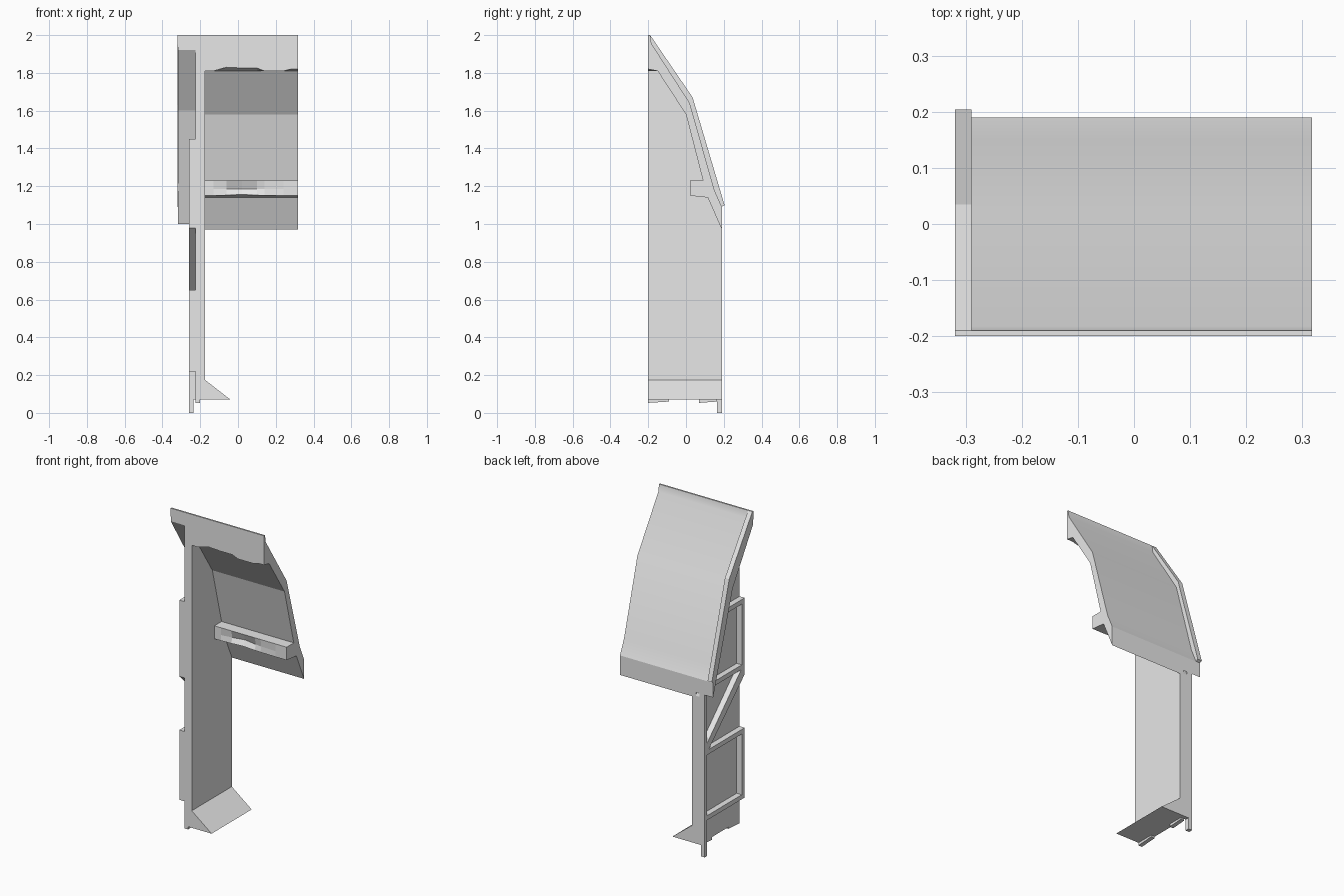
import bpy, bmesh

cube = bpy.data.objects.get("Cube")
if cube:
    bpy.data.objects.remove(cube, do_unlink=True)

grey = bpy.data.materials.new("plain_grey")
grey.use_nodes = True
grey.diffuse_color = (0.8, 0.8, 0.8, 1)
grey.node_tree.nodes["Principled BSDF"].inputs["Base Color"].default_value = (0.8, 0.8, 0.8, 1)


def loft(name, rings, smooth_top=False):
    """Join equal rings of 3D points into a closed solid."""
    bm = bmesh.new()
    loops = [[bm.verts.new(p) for p in ring] for ring in rings]
    n = len(loops[0])
    for a, b in zip(loops, loops[1:]):
        for i in range(n):
            j = (i + 1) % n
            bm.faces.new((a[i], a[j], b[j], b[i]))
    bm.faces.new(loops[0])
    bm.faces.new(loops[-1])
    bmesh.ops.recalc_face_normals(bm, faces=bm.faces)
    for f in bm.faces:
        f.smooth = smooth_top and f.normal.y > 0.3 and 0.1 < f.normal.z < 0.9
    mesh = bpy.data.meshes.new(name)
    bm.to_mesh(mesh)
    bm.free()
    mesh.materials.append(grey)
    obj = bpy.data.objects.new(name, mesh)
    bpy.context.collection.objects.link(obj)
    return obj


def prism_x(name, profile, x0, x1, smooth_top=False):
    return loft(name, [[(x, y, z) for y, z in profile] for x in (x0, x1)], smooth_top)


LEFT, RIGHT = -0.318, 0.317      # canopy ends
OUT, FACE, IN = -0.26, -0.225, -0.175   # brace front, wall outside, wall inside
FRONT, BACK = -0.2, 0.19

# Curved roof skin with the raised lip along its front edge
skin = [(FRONT, 2.0), (-0.19, 2.0), (-0.183, 1.955), (0.02, 1.64),
        (0.15, 1.18), (BACK, 1.09)]


# Main canopy: header, sloped lining and cross beam, with chipped edges
def canopy_ring(x, chip, gouge):
    lining = [(BACK, 0.97), (0.115, 1.14), (0.02, 1.15 + gouge / 4),
              (0.02 + gouge, 1.185), (0.02, 1.23), (0.09, 1.23), (0, 1.58),
              (-0.15, 1.81), (FRONT, 1.81 + chip)]
    return [(x, y, z) for y, z in skin + lining]


chips = [(-0.2, 0, 0), (-0.13, 0, 0), (-0.06, 0.02, 0.01), (0.02, 0.016, 0.025),
         (0.1, 0.016, 0.01), (0.14, 0, 0.005), (0.24, 0, 0), (0.28, 0.01, 0), (RIGHT, 0.01, 0)]
loft("canopy", [canopy_ring(*c) for c in chips], True)

# Thin overhang beyond the wall
prism_x("canopy_overhang", skin + [(BACK, 1.0), (0, 1.6), (FRONT, 1.92)], LEFT, -0.2, True)

# Raised trim along the end of the roof
prism_x("roof_end_trim",
        [(FRONT, 2.0), (-0.19, 2.0), (0.035, 1.67), (0.204, 1.1), (0.185, 1.09),
         (0.14, 1.18), (0.01, 1.63), (FRONT, 1.95)], LEFT - 0.001, -0.29)

# Upright wall, its top hidden inside the roof
prism_x("wall", [(FRONT, 0.07), (BACK, 0.07), (BACK, 0.98), (0.11, 1.18),
                 (0.005, 1.61), (FRONT, 1.93)], FACE, IN)

# Sloped kick at the foot of the wall
loft("foot_wedge", [[(IN - 0.01, y, 0.175), (IN, y, 0.175), (-0.04, y, 0.07), (IN - 0.01, y, 0.07)]
                    for y in (FRONT, BACK)])


def box(name, x, y, z):
    return prism_x(name, [(y[0], z[0]), (y[1], z[0]), (y[1], z[1]), (y[0], z[1])], *x)


# Rear flange running down into the short leg
box("rear_flange", (OUT, FACE), (0.165, BACK), (0.07, 1.03))
box("rear_leg", (OUT, -0.235), (0.165, BACK), (0, 0.07))

# Two braced frames on the outside of the wall
T = 0.028
for label, low, high, top_end in (("lower", 0.22, 0.65, 0.17), ("upper", 1.02, 1.45, 0.06)):
    box(label + "_frame_front", (OUT, FACE), (FRONT, FRONT + T), (low, high))
    box(label + "_frame_bottom", (OUT, FACE), (FRONT + T, 0.17), (low, low + T))
    box(label + "_frame_top", (OUT, FACE), (FRONT + T, top_end), (high - T, high))

# Diagonal brace between the frames
prism_x("diagonal_brace", [(FRONT, 1.02), (FRONT + 0.035, 1.02), (0.17, 0.69),
                           (0.17, 0.65), (0.15, 0.65), (FRONT, 0.98)], OUT, FACE)

# Broken remnants under the wall
for label, y0, y1 in (("front", FRONT, -0.09), ("rear", 0.07, 0.165)):
    prism_x(label + "_base_remnant", [(y0, 0.07), (y0, 0.053), (y1, 0.06), (y1, 0.07)], FACE, -0.2)
